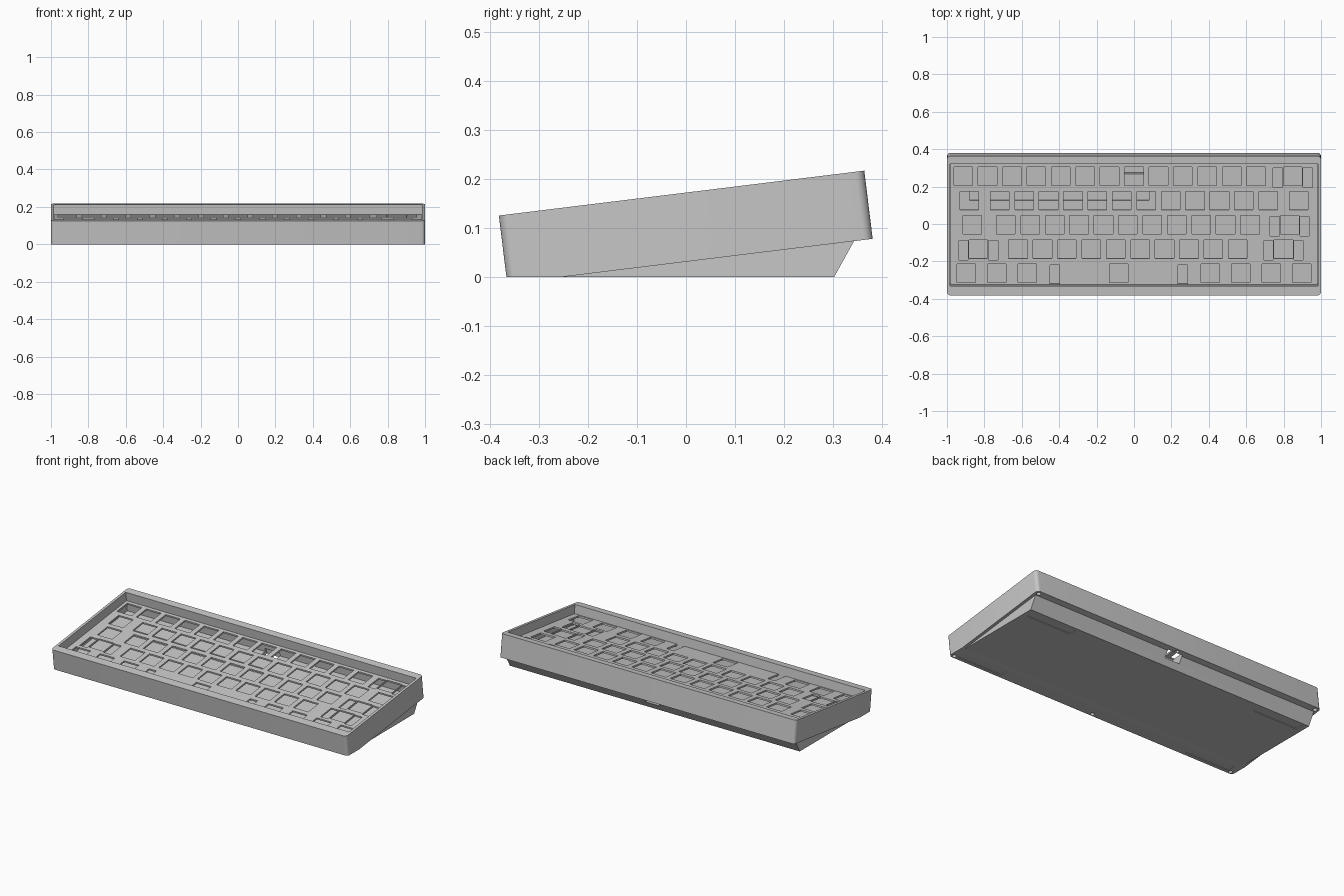
import bpy, bmesh, math
from mathutils import Matrix, Vector

if "Cube" in bpy.data.objects:
    bpy.data.objects.remove(bpy.data.objects["Cube"], do_unlink=True)

# One flat grey
grey = bpy.data.materials.new("case grey")
grey.use_nodes = True
colour = (0.57, 0.57, 0.57, 1)
grey.diffuse_color = colour
grey.node_tree.nodes["Principled BSDF"].inputs["Base Color"].default_value = colour

# Frame of the tilted top edge
TILT = Matrix.Translation((0, -0.009, 0.1715)) @ Matrix.Rotation(math.radians(7), 4, 'X')
FLAT = Matrix.Identity(4)


def finish(name, bm):
    bmesh.ops.recalc_face_normals(bm, faces=bm.faces[:])
    mesh = bpy.data.meshes.new(name)
    bm.to_mesh(mesh)
    bm.free()
    mesh.materials.append(grey)
    ob = bpy.data.objects.new(name, mesh)
    bpy.context.collection.objects.link(ob)
    return ob


def add_box(bm, x, y, z, frame=FLAT):
    """Box from (low, high) ranges on each axis."""
    size = [b - a for a, b in (x, y, z)]
    mid = Vector([(a + b) / 2 for a, b in (x, y, z)])
    m = frame @ Matrix.Translation(mid) @ Matrix.Diagonal((*size, 1))
    bmesh.ops.create_cube(bm, size=1, matrix=m)


def boxes(name, specs, frame=FLAT):
    bm = bmesh.new()
    for x, y, z in specs:
        add_box(bm, x, y, z, frame)
    return finish(name, bm)


def cut(target, cutter):
    mod = target.modifiers.new("cut", 'BOOLEAN')
    mod.operation = 'DIFFERENCE'
    mod.solver = 'EXACT'
    mod.object = cutter
    cutter.hide_render = True
    bpy.ops.object.select_all(action='DESELECT')
    bpy.context.view_layer.objects.active = target
    target.select_set(True)
    bpy.ops.object.modifier_apply(modifier=mod.name)


# Upper shell: rounded tilted block, sliced flat at the ground
bm = bmesh.new()
add_box(bm, (-1, 1), (-0.3755, 0.3755), (-0.14, 0))
corners = [e for e in bm.edges if abs(e.verts[0].co.z - e.verts[1].co.z) > 0.1]
bmesh.ops.bevel(bm, geom=corners, offset=0.02, segments=6, profile=0.5, affect='EDGES')
bmesh.ops.transform(bm, matrix=TILT, verts=bm.verts[:])
res = bmesh.ops.bisect_plane(bm, geom=bm.verts[:] + bm.edges[:] + bm.faces[:],
                             plane_co=(0, 0, 0), plane_no=(0, 0, -1), clear_outer=True)
rim = [e for e in res["geom_cut"] if isinstance(e, bmesh.types.BMEdge)]
bmesh.ops.holes_fill(bm, edges=rim, sides=0)
shell = finish("upper_shell", bm)

# Wedge base under the shell
bm = bmesh.new()
side = [(-0.25, 0), (0.302, 0), (0.343, 0.074), (0.346, 0.079), (-0.25, 0.006)]
face = bm.faces.new([bm.verts.new((-0.982, y, z)) for y, z in side])
new = bmesh.ops.extrude_face_region(bm, geom=[face])["geom"]
bmesh.ops.translate(bm, vec=(1.964, 0, 0), verts=[v for v in new if isinstance(v, bmesh.types.BMVert)])
wedge = finish("wedge_base", bm)

# Deep cavity, shallow floor channel and cable port
cavity = boxes("cavity_cutter", [((-0.984, 0.984), (-0.325, 0.331), (-0.12, 0.05))], TILT)
channel = boxes("channel_cutter", [((-0.88, 0.08), (0.122, 0.175), (-0.13, -0.1))], TILT)
port = boxes("port_cutter", [((-0.05, 0.05), (0.265, 0.345), (-0.175, -0.1))], TILT)
for c in (cavity, channel, port):
    cut(shell, c)
cut(wedge, port)

# Shallow foot recesses in the underside
feet = boxes("foot_cutter", [((s * 0.8 - 0.15, s * 0.8 + 0.15), y, (-0.01, 0.004))
                             for s in (-1, 1) for y in ((-0.345, -0.295), (0.235, 0.285))])
cut(shell, feet)
cut(wedge, feet)

# Screw holes along the front and back of the underside
bm = bmesh.new()
for x in (-0.975, 0, 0.975):
    for y, z in ((0.36, 0.075), (-0.35, 0)):
        bmesh.ops.create_cone(bm, cap_ends=True, segments=16, radius1=0.012, radius2=0.012,
                              depth=0.04, matrix=Matrix.Translation((x, y, z)))
screws = finish("screw_cutter", bm)
cut(shell, screws)

# Key rows in key units: (width, stabiliser offset)
KEY = 0.1305
one = (1, 0)
rows = [
    [one] * 13 + [(2, 0.08)],
    [(1.5, 0)] + [one] * 12 + [(1.5, 0)],
    [(1.75, 0)] + [one] * 11 + [(2.25, 0.08)],
    [(2.25, 0.08)] + [one] * 10 + [(2.75, 0.08)],
    [(1.25, 0)] * 3 + [(6.25, 0.343)] + [(1.25, 0)] * 4,
]
holes = []
for r, row in enumerate(rows):
    y = (2 - r) * KEY - 0.002
    x = -7.5 * KEY
    for width, stab in row:
        mid = x + width * KEY / 2
        x += width * KEY
        holes.append(((mid - 0.05, mid + 0.05), (y - 0.05, y + 0.05), (-0.1, 0)))
        if stab:
            for s in (-stab, stab):
                holes.append(((mid + s - 0.025, mid + s + 0.025), (y - 0.06, y + 0.045), (-0.1, 0)))

# Switch plate with the key openings
plate = boxes("switch_plate", [((-0.982, 0.982), (-0.323, 0.329), (-0.063, -0.053))], TILT)
key_cutter = boxes("key_cutter", holes, TILT)
cut(plate, key_cutter)

for c in (cavity, channel, port, feet, screws, key_cutter):
    bpy.data.objects.remove(c, do_unlink=True)

# Smooth the rounded corners, keep edges crisp
for ob in (shell, wedge, plate):
    bpy.ops.object.select_all(action='DESELECT')
    bpy.context.view_layer.objects.active = ob
    ob.select_set(True)
    bpy.ops.object.shade_smooth_by_angle(angle=math.radians(30))
